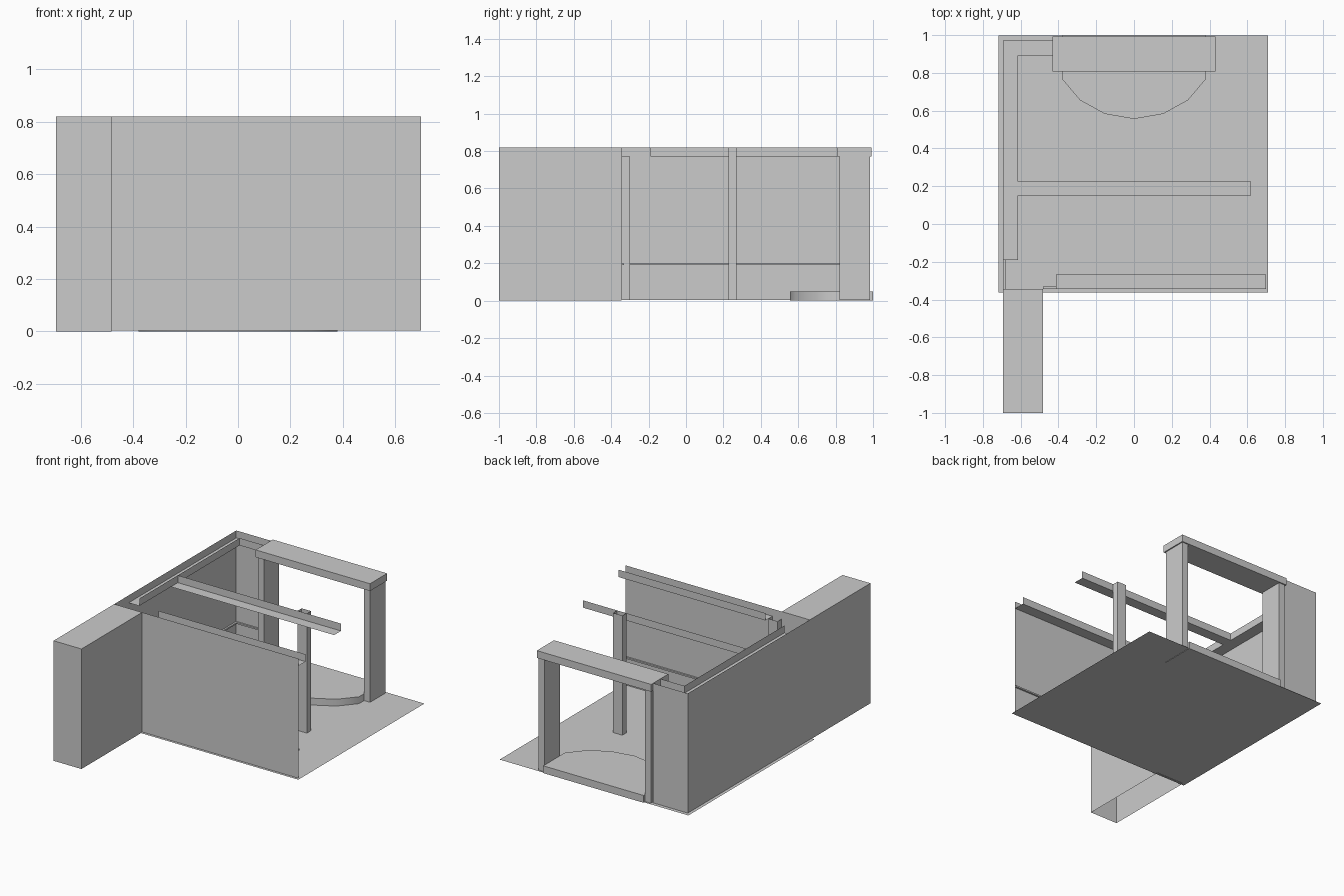
import bpy, bmesh, math

if "Cube" in bpy.data.objects:
    bpy.data.objects.remove(bpy.data.objects["Cube"])

H = 0.82      # counter height
LEDGE = 0.77  # height of the counter support ledges
G = 0.003     # floor level


def make(name, verts, faces):
    me = bpy.data.meshes.new(name)
    me.from_pydata(verts, [], faces)
    me.update()
    ob = bpy.data.objects.new(name, me)
    bpy.context.collection.objects.link(ob)
    return ob


def box(name, x, y, z, top=True, bottom=True):
    v = [(a, b, c) for c in z for a, b in
         ((x[0], y[0]), (x[1], y[0]), (x[1], y[1]), (x[0], y[1]))]
    f = [(i, (i + 1) % 4, (i + 1) % 4 + 4, i + 4) for i in range(4)]
    if top:
        f.append((4, 5, 6, 7))
    if bottom:
        f.append((3, 2, 1, 0))
    return make(name, v, f)


def sheet(name, path, z):
    """Thin vertical panel following a plan path."""
    n = len(path)
    v = [(x, y, c) for c in z for x, y in path]
    return make(name, v, [(i, i + 1, n + i + 1, n + i) for i in range(n - 1)])


def ledge(name, outer, lip):
    """Flat ledge between two plan paths, with an upright lip on the second."""
    n = len(outer)
    v = [(x, y, LEDGE) for x, y in outer + lip] + [(x, y, H) for x, y in lip]
    f = []
    for i in range(n - 1):
        f.append((i, i + 1, n + i + 1, n + i))
        f.append((n + i, n + i + 1, 2 * n + i + 1, 2 * n + i))
    return make(name, v, f)


# Floor
make("floor", [(-0.717, -0.363, G), (0.71, -0.363, G), (0.71, 0.998, G), (-0.717, 0.998, G)],
     [(0, 1, 2, 3)])

# Solid wall block at the front left, open underneath
box("wall_block", (-0.694, -0.483), (-1.0, -0.345), (0, H), bottom=False)

# Thin outer panels: front, and left side turning the back corner
sheet("front_panel", [(-0.483, -0.345), (0.698, -0.345)], (G, H))
sheet("side_panel", [(-0.694, -0.345), (-0.694, 0.972), (-0.43, 0.972)], (G, H))

# Counter support ledges
ledge("front_ledge", [(-0.412, -0.344), (0.698, -0.344)], [(-0.412, -0.268), (0.698, -0.268)])
ledge("side_ledge", [(-0.693, -0.19), (-0.693, 0.971), (-0.43, 0.971)],
      [(-0.613, -0.19), (-0.613, 0.893), (-0.43, 0.893)])
ledge("middle_ledge", [(-0.613, 0.152), (0.62, 0.152)], [(-0.613, 0.226), (0.62, 0.226)])

# Narrow trim strips inside the panels
T = (0.19, 0.2)
box("front_trim", (-0.483, 0.698), (-0.344, -0.332), T)
box("side_trim", (-0.693, -0.681), (-0.345, 0.971), T)
box("back_trim", (-0.681, -0.43), (0.959, 0.971), T)

# Hollow support posts
box("middle_post", (0.292, 0.362), (0.226, 0.27), (G, H), top=False, bottom=False)
box("front_post", (-0.482, -0.412), (-0.344, -0.3), (G, LEDGE), top=False, bottom=False)

# Doorway frame at the back
for side, s in (("left", -1), ("right", 1)):
    box(side + "_door_post", sorted((s * 0.378, s * 0.424)), (0.82, 0.985), (G, LEDGE))
box("door_lintel", (-0.432, 0.432), (0.808, 0.993), (LEDGE, H))

# Rounded doorstep
half = [(0.0, 0.556), (0.155, 0.583), (0.285, 0.655), (0.379, 0.765), (0.379, 1.0)]
plan = half + [(-x, y) for x, y in reversed(half[1:])]
n = len(plan)
step = make("doorstep", [(x, y, z) for z in (0, 0.05) for x, y in plan],
            [(i, (i + 1) % n, (i + 1) % n + n, i + n) for i in range(n)]
            + [tuple(range(n, 2 * n)), tuple(reversed(range(n)))])
bpy.context.view_layer.objects.active = step
step.select_set(True)
bpy.ops.object.shade_smooth_by_angle(angle=math.radians(45))
